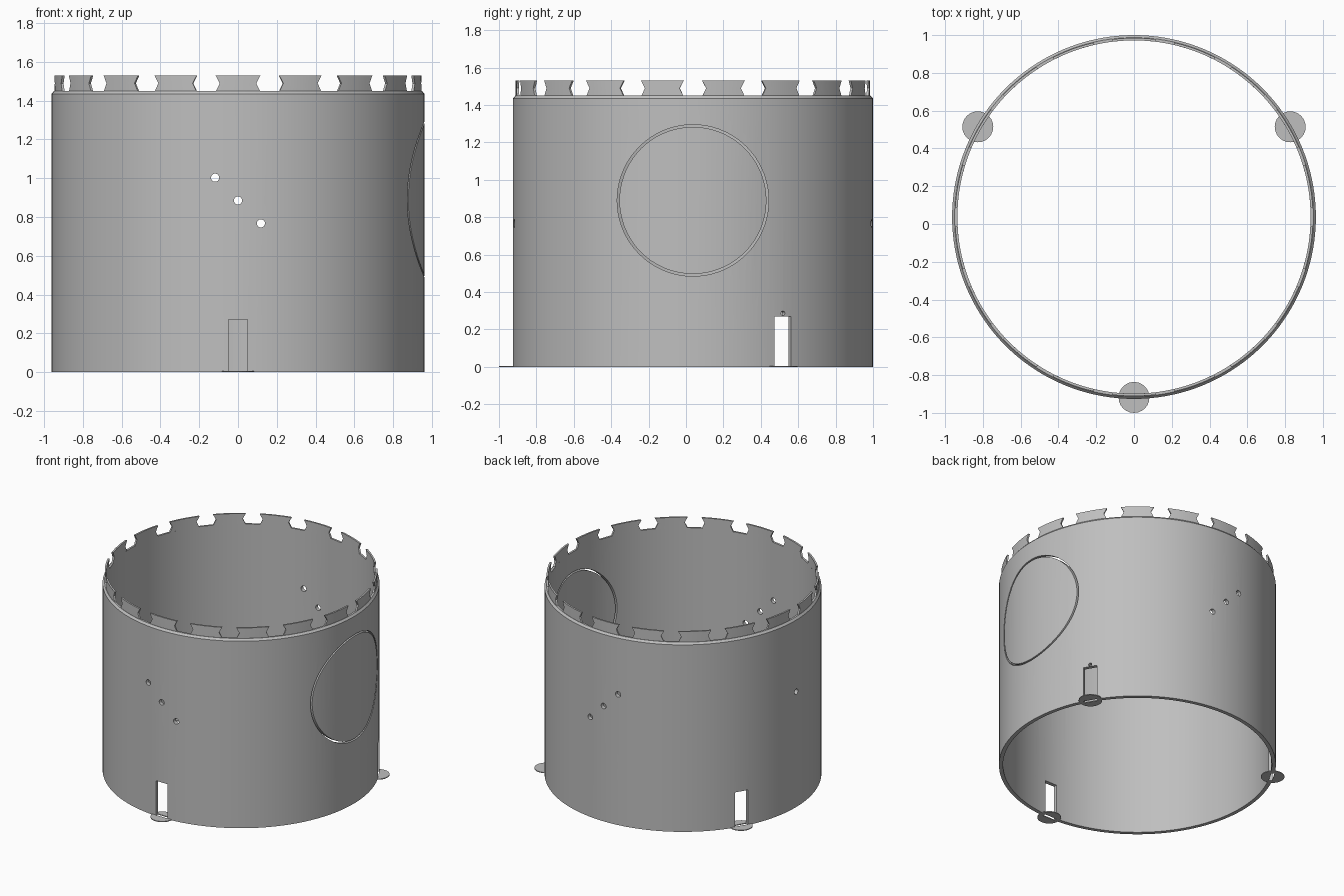
import bpy, bmesh
from math import sin, cos, pi, radians
from mathutils import Matrix, Vector

cube = bpy.data.objects.get("Cube")
if cube:
    bpy.data.objects.remove(cube, do_unlink=True)

CY = 0.037                      # wall axis offset in y
R_OUT, R_RIM, R_IN = 0.963, 0.95, 0.935
WALL_H, TOP_H = 1.45, 1.53
SEG = 144
FEET = (30, 150, 270)           # directions of slots and foot pads

grey = bpy.data.materials.new("plain grey")
grey.use_nodes = True
grey.diffuse_color = (0.52, 0.52, 0.52, 1)
grey.node_tree.nodes["Principled BSDF"].inputs["Base Color"].default_value = grey.diffuse_color


def make_object(name, bm):
    bmesh.ops.recalc_face_normals(bm, faces=bm.faces)
    mesh = bpy.data.meshes.new(name)
    bm.to_mesh(mesh)
    bm.free()
    mesh.materials.append(grey)
    obj = bpy.data.objects.new(name, mesh)
    bpy.context.collection.objects.link(obj)
    return obj


def lathe(bm, profile, segments, matrix=Matrix()):
    """Closed (radius, height) profile swept round z, then placed by matrix."""
    rings = []
    for i in range(segments):
        a = 2 * pi * i / segments
        rings.append([bm.verts.new(matrix @ Vector((r * cos(a), r * sin(a), z)))
                      for r, z in profile])
    n = len(profile)
    for i in range(segments):
        p, q = rings[i], rings[(i + 1) % segments]
        for j in range(n):
            k = (j + 1) % n
            bm.faces.new((p[j], q[j], q[k], p[k]))


def facing(degrees, z):
    """Frame on the wall: local x points outward, y runs along the wall."""
    return (Matrix.Translation((0, CY, 0)) @ Matrix.Rotation(radians(degrees), 4, 'Z')
            @ Matrix.Translation((0.955, 0, z)))


LAY = Matrix.Rotation(pi / 2, 4, 'Y')


def add_box(bm, matrix, size):
    bmesh.ops.create_cube(bm, size=1, matrix=matrix @ Matrix.Diagonal((*size, 1)))


def add_drill(bm, matrix, radius, length=0.3):
    bmesh.ops.create_cone(bm, cap_ends=True, segments=24, radius1=radius,
                          radius2=radius, depth=length, matrix=matrix)


def cut(obj, cutter):
    cutter.hide_render = True
    mod = obj.modifiers.new("cut", 'BOOLEAN')
    mod.operation, mod.solver, mod.object = 'DIFFERENCE', 'EXACT', cutter
    bpy.context.view_layer.objects.active = obj
    bpy.ops.object.modifier_apply(modifier=mod.name)
    bpy.data.objects.remove(cutter, do_unlink=True)


def smooth(obj):
    bpy.ops.object.select_all(action='DESELECT')
    obj.select_set(True)
    bpy.context.view_layer.objects.active = obj
    bpy.ops.object.shade_smooth_by_angle(angle=radians(30))


# Round wall with a chamfered top rim
bm = bmesh.new()
lathe(bm, [(R_IN, 0), (R_OUT, 0), (R_OUT, WALL_H - 0.015), (R_RIM, WALL_H), (R_IN, WALL_H)],
      SEG, Matrix.Translation((0, CY, 0)))
wall = make_object("round_wall", bm)

# Openings: foot slots, diagonal holes, single holes and the round hatch gap
bm = bmesh.new()
for angle in FEET:
    add_box(bm, facing(angle, 0.085), (0.2, 0.1, 0.37))
add_drill(bm, facing(30, 0.286) @ LAY, 0.012)
add_drill(bm, facing(180, 0.885) @ LAY, 0.021)
for step in (-1, 0, 1):
    for side in (-1, 1):
        spot = Matrix.Translation((0.118 * step, CY + side * 0.95, 0.885 - 0.118 * step))
        add_drill(bm, spot @ Matrix.Rotation(pi / 2, 4, 'X'), 0.021)
lathe(bm, [(0.393, -0.3), (0.405, -0.3), (0.405, 0.2), (0.393, 0.2)], 72,
      facing(0, 0.89) @ LAY)
cut(wall, make_object("wall_cutter", bm))
smooth(wall)

# Battlements: curved blocks with a narrow waist
bm = bmesh.new()
LEVELS = ((WALL_H - 0.004, 7.0), ((WALL_H + TOP_H) / 2, 5.7), (TOP_H, 7.0))
STEPS = 6
for m in range(18):
    mid = 10 + 20 * m
    grid = {}
    for row, (z, half) in enumerate(LEVELS):
        for s in range(STEPS + 1):
            a = radians(mid - half + 2 * half * s / STEPS)
            for layer, r in enumerate((R_IN, R_RIM - 0.002)):
                grid[row, s, layer] = bm.verts.new((r * cos(a), CY + r * sin(a), z))

    def quad(*keys):
        bm.faces.new([grid[k] for k in keys])

    for s in range(STEPS):
        for row in (0, 1):
            for layer in (0, 1):
                quad((row, s, layer), (row, s + 1, layer),
                     (row + 1, s + 1, layer), (row + 1, s, layer))
        for row in (0, 2):
            quad((row, s, 0), (row, s + 1, 0), (row, s + 1, 1), (row, s, 1))
    for s in (0, STEPS):
        for row in (0, 1):
            quad((row, s, 0), (row, s, 1), (row + 1, s, 1), (row + 1, s, 0))
smooth(make_object("battlements", bm))

# Thin round foot pads, slit under each slot
for n, angle in enumerate(FEET):
    bm = bmesh.new()
    add_drill(bm, facing(angle, 0.003), 0.082, 0.006)
    pad = make_object("foot_pad_%d" % (n + 1), bm)
    bm = bmesh.new()
    add_box(bm, facing(angle, 0) @ Matrix.Translation((-0.006, 0, 0)), (0.024, 0.1, 0.1))
    cut(pad, make_object("pad_cutter", bm))
